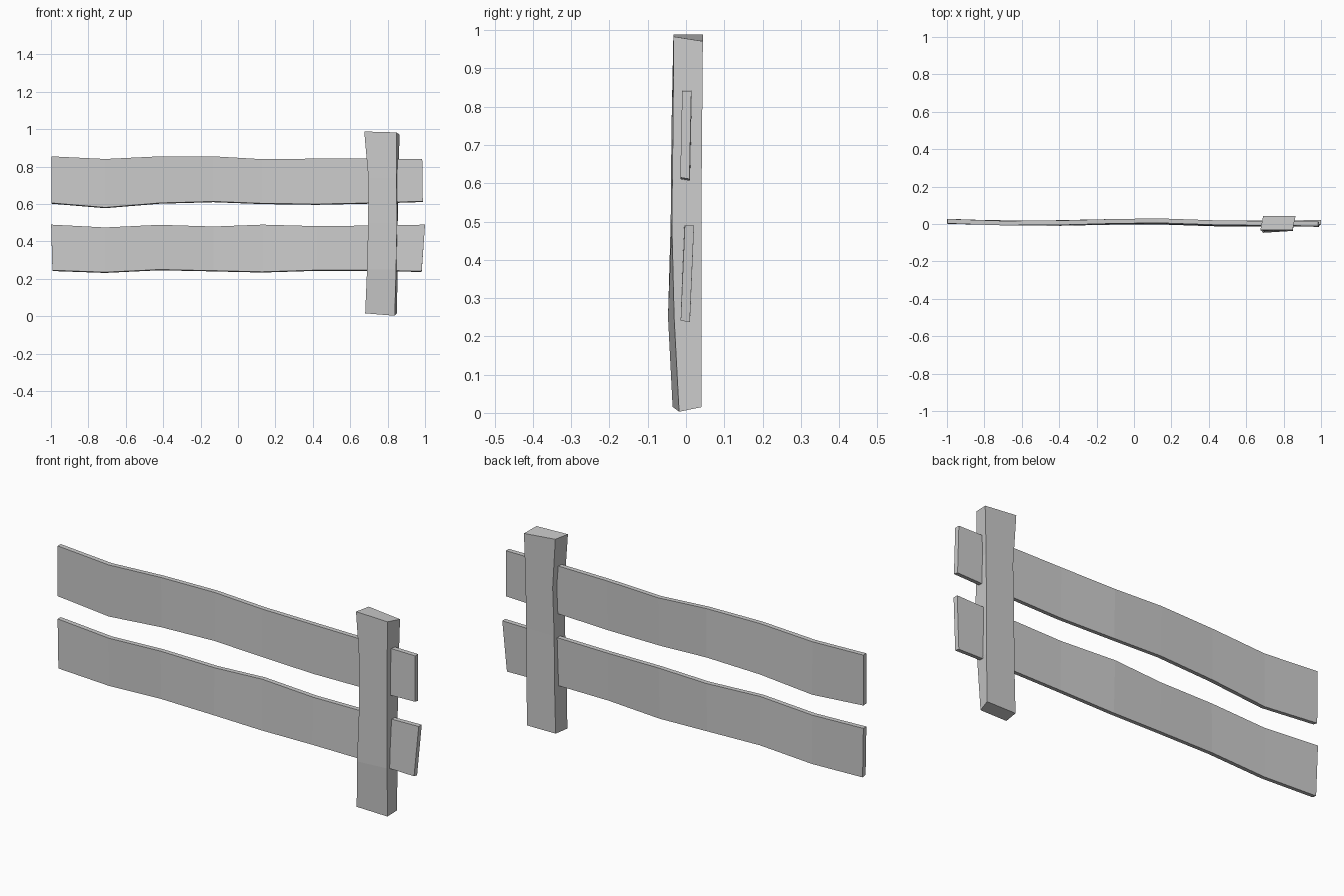
import bpy, bmesh


def loft(name, rings):
    """Skin a run of four-cornered rings into a closed, flat-shaded beam."""
    bm = bmesh.new()
    loops = [[bm.verts.new(p) for p in ring] for ring in rings]
    for a, b in zip(loops, loops[1:]):
        for i in range(4):
            j = (i + 1) % 4
            bm.faces.new((a[i], a[j], b[j], b[i]))
    bm.faces.new(loops[0])
    bm.faces.new(loops[-1])
    bmesh.ops.recalc_face_normals(bm, faces=bm.faces)
    mesh = bpy.data.meshes.new(name)
    bm.to_mesh(mesh)
    bm.free()
    obj = bpy.data.objects.new(name, mesh)
    bpy.context.collection.objects.link(obj)
    return obj


def rail(name, stations, thick=0.024):
    """Station: x at top, x at bottom, z bottom, z top, front y bottom, front y top."""
    rings = []
    for xt, xb, zb, zt, yb, yt in stations:
        rings.append([(xb, yb, zb), (xb, yb + thick, zb - 0.004),
                      (xt, yt + thick, zt), (xt, yt, zt)])
    return loft(name, rings)


# Warped horizontal boards
rail("upper_rail", [
    (-0.998, -0.998, 0.606, 0.855, 0.000, 0.003),
    (-0.71, -0.71, 0.582, 0.841, -0.004, -0.007),
    (-0.42, -0.42, 0.606, 0.855, -0.004, -0.006),
    (-0.13, -0.13, 0.614, 0.855, 0.000, 0.002),
    (0.13, 0.13, 0.604, 0.840, 0.000, 0.006),
    (0.42, 0.42, 0.600, 0.843, -0.008, -0.004),
    (0.70, 0.70, 0.606, 0.843, -0.012, -0.008),
    (0.985, 0.988, 0.615, 0.841, -0.015, -0.010)])

rail("lower_rail", [
    (-0.999, -0.992, 0.246, 0.490, 0.000, 0.004),
    (-0.71, -0.71, 0.236, 0.475, -0.004, -0.006),
    (-0.42, -0.42, 0.250, 0.489, -0.008, -0.010),
    (-0.13, -0.13, 0.244, 0.480, -0.004, 0.000),
    (0.13, 0.13, 0.238, 0.490, -0.002, 0.006),
    (0.42, 0.42, 0.247, 0.482, -0.012, -0.006),
    (0.70, 0.70, 0.247, 0.485, -0.013, -0.006),
    (1.0, 0.982, 0.241, 0.490, -0.014, -0.003)])

# Upright post: z left, z right, x left, x right, front y left, front y right, back y
post = [
    (0.016, 0.003, 0.680, 0.838, -0.035, -0.018, 0.040),
    (0.25, 0.25, 0.690, 0.845, -0.047, -0.031, 0.040),
    (0.50, 0.50, 0.696, 0.850, -0.040, -0.037, 0.040),
    (0.74, 0.74, 0.697, 0.847, -0.038, -0.034, 0.042),
    (0.988, 0.983, 0.675, 0.848, -0.033, -0.032, 0.044)]
rings = []
for i, (zl, zr, xl, xr, yl, yr, yb) in enumerate(post):
    s = (0.012, 0.008, 0.004, 0.010, 0.016)[i]
    zs = 0.012 if i == 0 else -0.012 if i == 4 else 0
    rings.append([(xl, yl, zl), (xr, yr, zr),
                  (xr + s, yb, zr + zs), (xl + s, yb, zl)])
loft("fence_post", rings)
